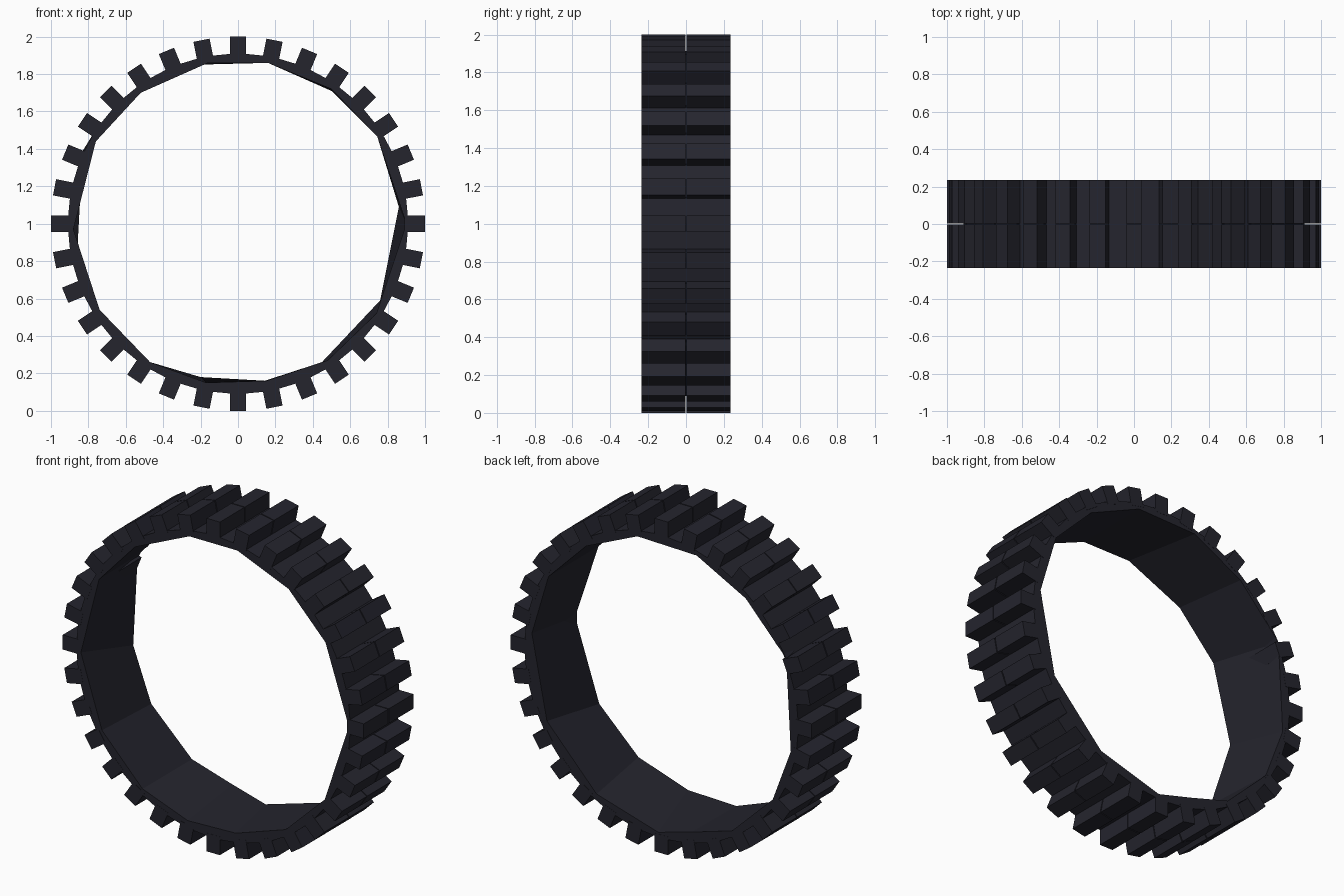
import bpy, bmesh, math
from mathutils import Matrix, Vector

if "Cube" in bpy.data.objects:
    bpy.data.objects.remove(bpy.data.objects["Cube"])

TEETH = 32
HALF_WIDTH = 0.235
CENTRE = Vector((0, 0, 1))

rubber = bpy.data.materials.new("dark rubber")
rubber.diffuse_color = (0.018, 0.018, 0.027, 1)
rubber.use_nodes = True
rubber.node_tree.nodes["Principled BSDF"].inputs["Base Color"].default_value = rubber.diffuse_color


def add_object(name, bm):
    bmesh.ops.recalc_face_normals(bm, faces=bm.faces)
    mesh = bpy.data.meshes.new(name)
    bm.to_mesh(mesh)
    bm.free()
    mesh.materials.append(rubber)
    obj = bpy.data.objects.new(name, mesh)
    bpy.context.collection.objects.link(obj)
    return obj


def add_loop(bm, points, y):
    verts = [bm.verts.new((x, y, z + 1)) for x, z in points]
    edges = [bm.edges.new((v, verts[(i + 1) % len(verts)])) for i, v in enumerate(verts)]
    return verts, edges


# Tyre band: even outer rim, uneven hand-cut opening on each side
outer = [(0.912 * math.sin(2 * math.pi * i / TEETH), 0.912 * math.cos(2 * math.pi * i / TEETH))
         for i in range(TEETH)]
inner_front = [(.16, .86), (.50, .72), (.745, .465), (.90, 0), (.74, -.48), (.48, -.73), (.15, -.84),
               (-.17, -.85), (-.47, -.74), (-.74, -.46), (-.88, -.03), (-.76, .44), (-.52, .70), (-.16, .86)]
inner_back = [(.16, .86), (.50, .71), (.75, .46), (.86, .09), (.76, -.41), (.43, -.76), (.02, -.88),
              (-.20, -.82), (-.47, -.74), (-.74, -.48), (-.86, -.16), (-.83, .39), (-.56, .68), (-.235, .85)]

bm = bmesh.new()
side = HALF_WIDTH - 0.001
outer_loops, inner_loops = [], []
for y, inner in ((-side, inner_front), (side, inner_back)):
    ov, oe = add_loop(bm, outer, y)
    iv, ie = add_loop(bm, inner, y)
    bmesh.ops.triangle_fill(bm, edges=oe + ie, use_beauty=True, normal=(0, 1, 0))
    outer_loops.append(ov)
    inner_loops.append(iv)
for a, b in (outer_loops, inner_loops):
    for i in range(len(a)):
        j = (i + 1) % len(a)
        bm.faces.new((a[i], a[j], b[j], b[i]))
add_object("tyre_band", bm)

# Tread blocks: two halves per tooth with a hairline groove in the middle
bm = bmesh.new()
groove = 0.003
length = HALF_WIDTH - groove
for i in range(TEETH):
    turn = Matrix.Rotation(2 * math.pi * i / TEETH, 4, 'Y')
    for s in (-1, 1):
        place = Matrix.Translation((0, s * (groove + length / 2), 0.945))
        size = Matrix.Diagonal((0.088, length, 0.11, 1))
        bmesh.ops.create_cube(bm, size=1, matrix=Matrix.Translation(CENTRE) @ turn @ place @ size)
add_object("tread_blocks", bm)
